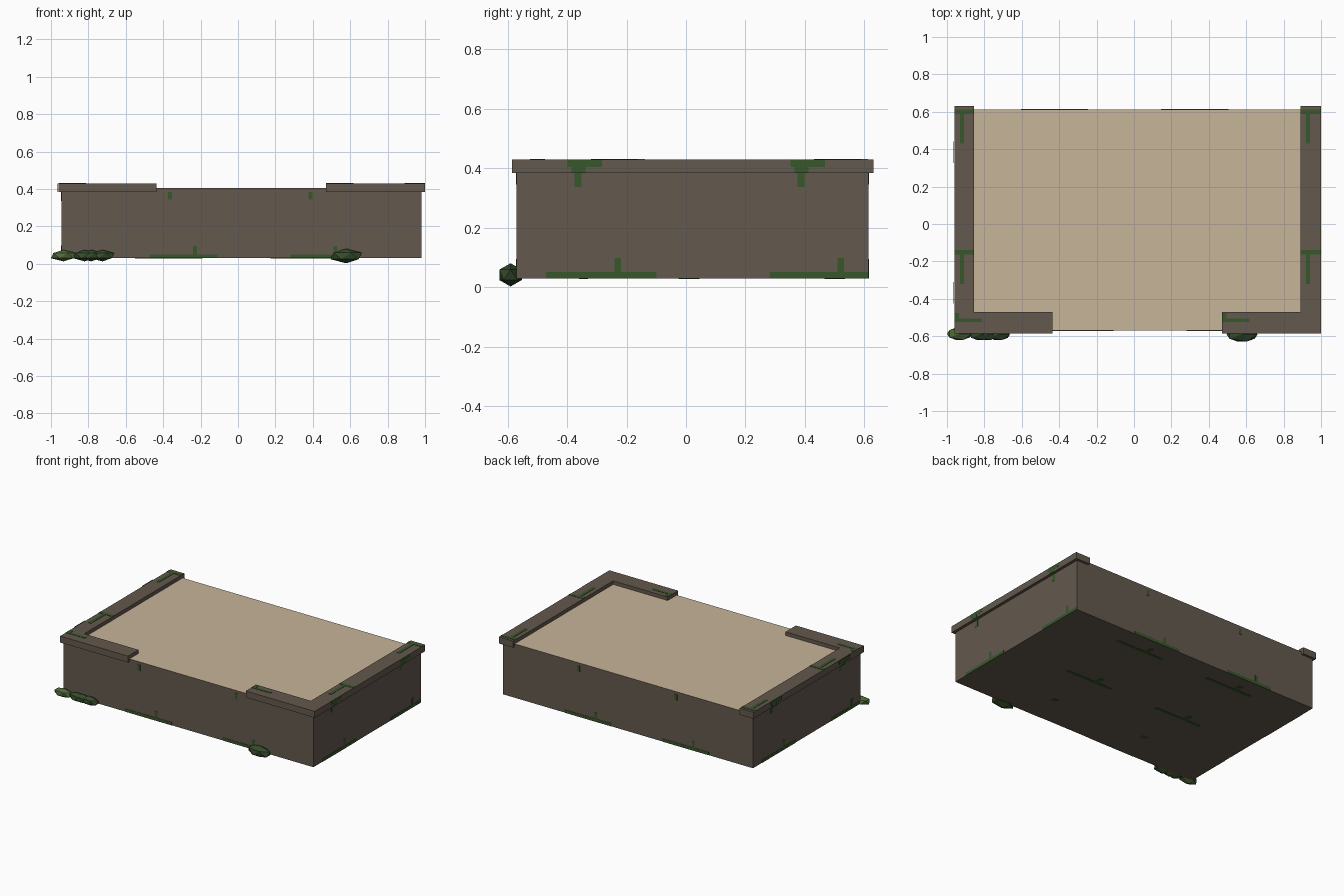
import bpy
import bmesh
from mathutils import Matrix, Vector

old = bpy.data.objects.get("Cube")
if old:
    bpy.data.objects.remove(old, do_unlink=True)


def material(name, rgb):
    m = bpy.data.materials.new(name)
    m.use_nodes = True
    color = (*rgb, 1)
    m.diffuse_color = color
    m.node_tree.nodes["Principled BSDF"].inputs["Base Color"].default_value = color
    return m


STONE = material("weathered stone", (0.125, 0.1, 0.075))
SAND = material("sand floor", (0.57, 0.46, 0.32))
MOSS = material("moss green", (0.04, 0.095, 0.024))
LEAF = material("light leaf green", (0.08, 0.14, 0.04))
BUSH = material("dark bush green", (0.035, 0.07, 0.023))


def finish(name, bm, *mats):
    mesh = bpy.data.meshes.new(name)
    bmesh.ops.recalc_face_normals(bm, faces=bm.faces)
    bm.to_mesh(mesh)
    bm.free()
    for m in mats:
        mesh.materials.append(m)
    obj = bpy.data.objects.new(name, mesh)
    bpy.context.collection.objects.link(obj)
    return obj


def add_box(bm, x0, x1, y0, y1, z0, z1):
    centre = Vector((x0 + x1, y0 + y1, z0 + z1)) / 2
    size = Matrix.Diagonal((x1 - x0, y1 - y0, z1 - z0, 1))
    bmesh.ops.create_cube(bm, size=1, matrix=Matrix.Translation(centre) @ size)


# Stone body with a sand-coloured top face
X0, X1, Y0, Y1, Z0, Z1 = -0.945, 0.98, -0.57, 0.613, 0.03, 0.405
CENTRE = Vector(((X0 + X1) / 2, (Y0 + Y1) / 2, 0))
T = 0.002
bm = bmesh.new()
add_box(bm, X0, X1, Y0, Y1, Z0, Z1)
bm.normal_update()
for f in bm.faces:
    f.material_index = int(f.normal.z > 0.5)
finish("platform_body", bm, STONE, SAND)

# L-shaped coping rims, leaving a gap at the front and an open back
RIM_BASE, RIM_TOP = 0.385, 0.43


def rim(name, outer, inner, end):
    outline = [(outer, -0.585), (end, -0.585), (end, -0.47),
               (inner, -0.47), (inner, 0.63), (outer, 0.63)]
    bm = bmesh.new()
    face = bm.faces.new([bm.verts.new((x, y, RIM_BASE)) for x, y in outline])
    new = bmesh.ops.extrude_face_region(bm, geom=[face])["geom"]
    top = [g for g in new if isinstance(g, bmesh.types.BMVert)]
    bmesh.ops.translate(bm, verts=top, vec=(0, 0, RIM_TOP - RIM_BASE))
    finish(name, bm, STONE)


rim("right_rim", -0.96, -0.855, -0.437)
rim("left_rim", 1.0, 0.89, 0.47)

# Moss on the walls: strips with a sprout at the foot, drips at the top
half_turn = Matrix.Translation(CENTRE) @ Matrix.Rotation(3.14159265, 4, "Z") @ Matrix.Translation(-CENTRE)


def wall_moss(name, turned):
    bm = bmesh.new()
    for s in (-0.23, 0.52):
        # long wall
        add_box(bm, s - 0.24, s + 0.12, Y0 - T, Y0 + T, Z0, 0.051)
        add_box(bm, s - 0.01, s + 0.01, Y0 - T, Y0 + T, 0.051, 0.095)
        d = s - 0.133
        add_box(bm, d - 0.01, d + 0.01, Y0 - T, Y0 + T, 0.345, RIM_BASE)
        # short wall
        add_box(bm, X1 - T, X1 + T, s - 0.24, min(s + 0.13, Y1), Z0, 0.051)
        add_box(bm, X1 - T, X1 + T, s - 0.01, s + 0.012, 0.051, 0.098)
        add_box(bm, X1 - T, X1 + T, d - 0.012, d + 0.012, 0.337, RIM_BASE)
        # outer face of the rim
        add_box(bm, 1 - T, 1, d - 0.035, d + 0.08, 0.405, RIM_TOP)
        add_box(bm, 1 - T, 1 + T / 2, d - 0.035, d + 0.08, 0.405, RIM_TOP)
        add_box(bm, 1 - T, 1 + T / 2, d - 0.022, d + 0.025, RIM_BASE, 0.405)
    if turned:
        bm.transform(half_turn)
    finish(name, bm, MOSS)


wall_moss("front_and_left_moss", False)
wall_moss("back_and_right_moss", True)

# Moss on top of the rims
bm = bmesh.new()
zs = (RIM_TOP - T, RIM_TOP + T)
for x0, x1, front in ((-0.96, -0.855, -0.96), (0.89, 1.0, 0.47)):
    for y in (0.6, -0.15):
        add_box(bm, x0, x1, y - 0.012, y + 0.012, *zs)
        add_box(bm, x0 + 0.03, x0 + 0.052, y - 0.17, y - 0.012, *zs)
    add_box(bm, front, front + 0.147, -0.525, -0.505, *zs)
    add_box(bm, front, front + 0.025, -0.505, -0.475, *zs)
finish("rim_top_moss", bm, MOSS)

# Moss on the underside
bm = bmesh.new()
zs = (Z0 - T, Z0 + T)
for x in (0.355, -0.37):
    for y in (0.475, -0.015):
        add_box(bm, x - 0.18, x + 0.18, y - 0.01, y + 0.01, *zs)
        add_box(bm, x - 0.07, x - 0.04, y, y + 0.06, *zs)
    add_box(bm, x - 0.02, x + 0.02, -0.36, -0.33, *zs)
finish("underside_moss", bm, MOSS)


# Faceted bushes along the front foot
def bush(name, mat, centre, half):
    bm = bmesh.new()
    bmesh.ops.create_icosphere(bm, subdivisions=1, radius=1)
    reach = [max(abs(v.co[i]) for v in bm.verts) for i in range(3)]
    scale = Matrix.Diagonal([h / r for h, r in zip(half, reach)] + [1])
    bm.transform(Matrix.Translation(centre) @ scale)
    finish(name, bm, mat)


bush("left_bush", BUSH, (0.578, -0.59, 0.042), (0.083, 0.038, 0.039))
bush("right_corner_bush", LEAF, (-0.933, -0.587, 0.044), (0.067, 0.032, 0.031))
for i, x in enumerate((-0.82, -0.785, -0.725)):
    bush(f"right_bush_{i + 1}", BUSH, (x, -0.59, 0.044), (0.062, 0.03, 0.031))
